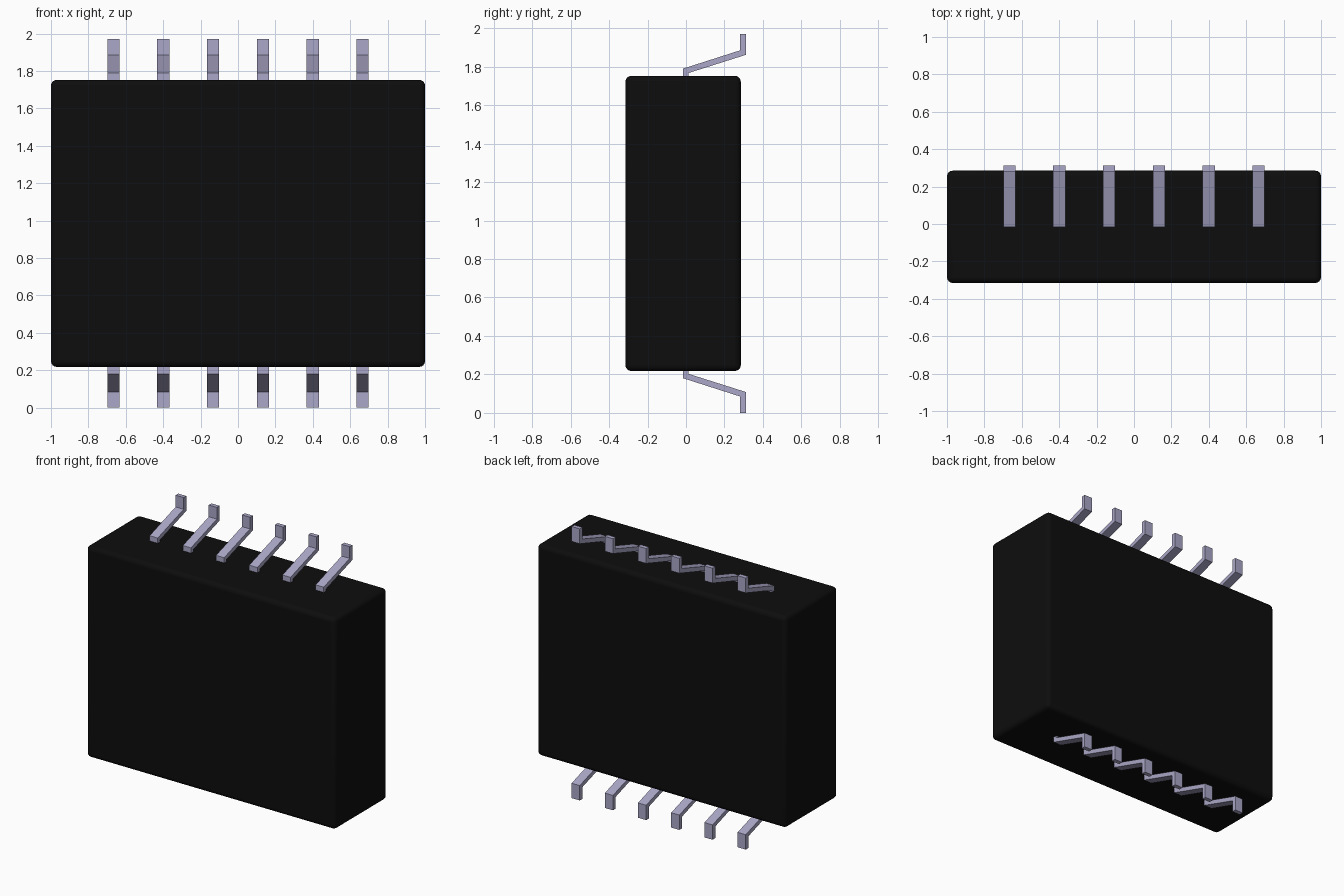
import bpy, bmesh, math
from mathutils import Vector

cube = bpy.data.objects.get("Cube")
if cube:
    bpy.data.objects.remove(cube, do_unlink=True)


def material(name, rgb):
    m = bpy.data.materials.new(name)
    m.use_nodes = True
    m.diffuse_color = (*rgb, 1)
    bsdf = next(n for n in m.node_tree.nodes if n.type == 'BSDF_PRINCIPLED')
    bsdf.inputs["Base Color"].default_value = (*rgb, 1)
    return m


black = material("black plastic", (0.004, 0.004, 0.004))
metal = material("lead metal", (0.40, 0.385, 0.57))

HEIGHT = 1.97
MID = HEIGHT / 2


def add_object(name, bm, mat):
    bmesh.ops.recalc_face_normals(bm, faces=bm.faces)
    mesh = bpy.data.meshes.new(name)
    bm.to_mesh(mesh)
    bm.free()
    mesh.materials.append(mat)
    obj = bpy.data.objects.new(name, mesh)
    bpy.context.collection.objects.link(obj)
    return obj


# Package body: a block with small rounded edges
bm = bmesh.new()
bmesh.ops.create_cube(bm, size=1)
bmesh.ops.scale(bm, vec=(2.0, 0.60, 1.534), verts=bm.verts)
bmesh.ops.translate(bm, vec=(0, -0.015, MID), verts=bm.verts)
body = add_object("package_body", bm, black)
bevel = body.modifiers.new("rounded_edges", 'BEVEL')
bevel.width = 0.03
bevel.segments = 4
bpy.context.view_layer.objects.active = body
body.select_set(True)
bpy.ops.object.shade_smooth_by_angle(angle=math.radians(35))
body.select_set(False)

# Bent lead: side profile (y, z) of an upper lead, extruded across x
PROFILE = [(-0.015, 1.74), (-0.015, 1.79), (0.282, 1.885), (0.282, HEIGHT),
           (0.313, HEIGHT), (0.313, 1.862), (0.013, 1.767), (0.013, 1.74)]
WIDTH, PITCH, COUNT = 0.065, 0.2665, 6


def lead(name, x, lower):
    bm = bmesh.new()
    verts = [bm.verts.new((x - WIDTH / 2, y, HEIGHT - z if lower else z))
             for y, z in PROFILE]
    face = bm.faces.new(verts)
    side = bmesh.ops.extrude_face_region(bm, geom=[face])
    moved = [v for v in side["geom"] if isinstance(v, bmesh.types.BMVert)]
    bmesh.ops.translate(bm, vec=Vector((WIDTH, 0, 0)), verts=moved)
    add_object(name, bm, metal)


# Two rows of leads, mirrored about the middle height
for i in range(COUNT):
    x = (i - (COUNT - 1) / 2) * PITCH
    lead(f"upper_lead_{i + 1}", x, False)
    lead(f"lower_lead_{i + 1}", x, True)
